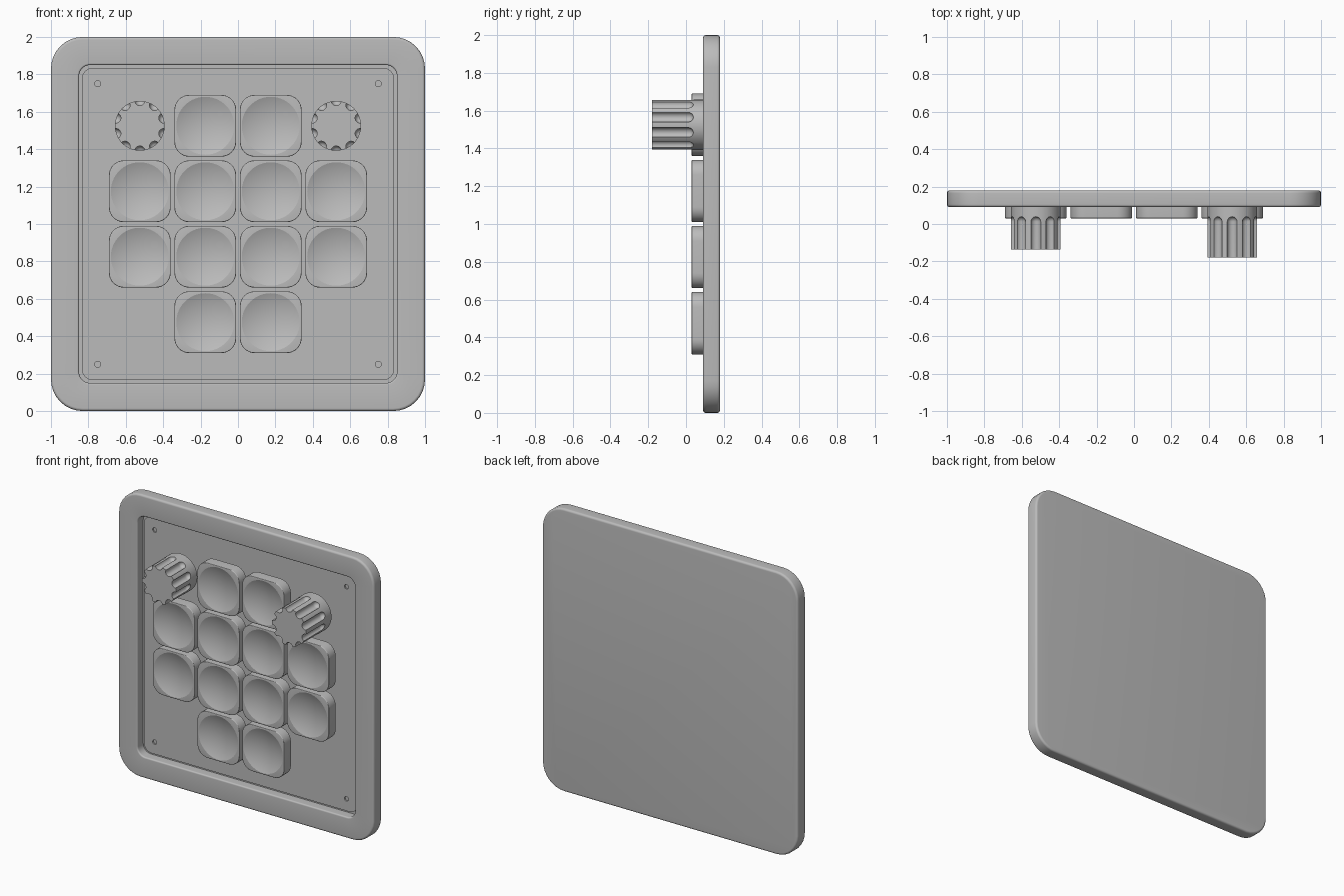
import bpy, bmesh
from math import sin, cos, pi, radians

if "Cube" in bpy.data.objects:
    bpy.data.objects.remove(bpy.data.objects["Cube"])

# Single flat grey
GREY = (0.5, 0.5, 0.5, 1.0)
grey = bpy.data.materials.new("light_grey")
grey.use_nodes = True
grey.diffuse_color = GREY
grey.node_tree.nodes["Principled BSDF"].inputs["Base Color"].default_value = GREY


def arc(half, rad, y, r, start, end, steps=6):
    """Rings that follow a rounded edge: (half width, corner radius, depth)."""
    angles = [radians(start + (end - start) * i / steps) for i in range(steps + 1)]
    return [(half + r * cos(a), rad + r * cos(a), y - r * sin(a)) for a in angles]


def loft(name, rings, x=0, z=0, segs=8):
    """Skin rounded-square rings along y; equal half and radius gives a circle."""
    bm = bmesh.new()
    loops = []
    for half, rad, y in rings:
        loop = []
        for corner in range(4):
            mid = corner * pi / 2 + pi / 4
            cx = (half - rad) * (1 if cos(mid) > 0 else -1)
            cz = (half - rad) * (1 if sin(mid) > 0 else -1)
            for i in range(segs + 1):
                a = corner * pi / 2 + i / segs * pi / 2
                loop.append(bm.verts.new((cx + rad * cos(a), y, cz + rad * sin(a))))
        loops.append(loop)
    n = len(loops[0])
    for lower, upper in zip(loops, loops[1:]):
        for i in range(n):
            j = (i + 1) % n
            bm.faces.new((lower[i], lower[j], upper[j], upper[i]))
    bm.faces.new(loops[0])
    bm.faces.new(loops[-1])
    bmesh.ops.remove_doubles(bm, verts=bm.verts, dist=1e-5)
    bmesh.ops.recalc_face_normals(bm, faces=bm.faces)
    mesh = bpy.data.meshes.new(name)
    bm.to_mesh(mesh)
    bm.free()
    mesh.materials.append(grey)
    obj = bpy.data.objects.new(name, mesh)
    obj.location = (x, 0, z)
    bpy.context.collection.objects.link(obj)
    return obj


def activate(obj):
    for other in bpy.context.selected_objects:
        other.select_set(False)
    obj.select_set(True)
    bpy.context.view_layer.objects.active = obj


def carve(obj, cutters):
    for cutter in cutters:
        cutter.hide_render = True
        bpy.context.view_layer.update()
        activate(obj)
        mod = obj.modifiers.new("carve", "BOOLEAN")
        mod.operation = "DIFFERENCE"
        mod.solver = "EXACT"
        mod.object = cutter
        bpy.ops.object.modifier_apply(modifier=mod.name)
        bpy.data.objects.remove(cutter)


def smooth(obj):
    activate(obj)
    bpy.ops.object.shade_smooth_by_angle(angle=radians(18))


# Frame slab with rounded rims and a shallow pocket
frame = loft("frame",
             arc(0.985, 0.155, 0.165, 0.015, -90, 0)
             + arc(0.985, 0.155, 0.105, 0.015, 0, 90)
             + arc(0.86, 0.07, 0.10, 0.01, 90, 180)
             + [(0.85, 0.06, 0.155)], z=1)
smooth(frame)

# Face plate with four corner screw holes
plate = loft("face_plate", [(0.835, 0.06, 0.158), (0.835, 0.06, 0.14)], z=1)
carve(plate, [loft("hole_cutter", [(0.016, 0.016, 0.12), (0.016, 0.016, 0.15)], x, z)
              for x in (-0.75, 0.75) for z in (0.25, 1.75)])
smooth(plate)

# One dished key, repeated over the grid on short stems
PITCH = 0.35
key_mesh = None
for row, columns in enumerate([(1, 2), (0, 1, 2, 3), (0, 1, 2, 3), (1, 2)]):
    for col in columns:
        x, z = (col - 1.5) * PITCH, 1.525 - row * PITCH
        name = f"key_{row + 1}_{col + 1}"
        if key_mesh is None:
            key = loft(name, [(0.165, 0.08, 0.105)]
                       + arc(0.16, 0.075, 0.035, 0.005, 0, 90), x, z)
            dish = loft("dish_cutter",
                        arc(0, 0, -0.355, 0.415, -89, -66, 10), x, z, segs=16)
            carve(key, [dish])
            smooth(key)
            key_mesh = key.data
        else:
            key = bpy.data.objects.new(name, key_mesh)
            key.location = (x, 0, z)
            bpy.context.collection.objects.link(key)
        loft(f"key_stem_{row + 1}_{col + 1}",
             [(0.06, 0.01, 0.145), (0.06, 0.01, 0.10)], x, z, segs=2)

# Fluted knobs; the left one stands taller
FLUTES = 10
for side, x, front in (("right", -0.525, -0.135), ("left", 0.525, -0.18)):
    knob = loft(f"{side}_knob", [(0.133, 0.133, 0.105), (0.133, 0.133, front)],
                x, 1.525, segs=16)
    cutters = []
    for i in range(FLUTES):
        a = pi / 2 + i * 2 * pi / FLUTES
        cutters.append(loft("flute_cutter",
                            [(0.027, 0.027, front - 0.05)]
                            + arc(0, 0, 0.012, 0.027, 0, -85),
                            x + 0.135 * cos(a), 1.525 + 0.135 * sin(a)))
    carve(knob, cutters)
    smooth(knob)
    shaft = loft(f"{side}_knob_shaft", [(0.06, 0.06, 0.145), (0.06, 0.06, 0.10)], x, 1.525)
    smooth(shaft)
